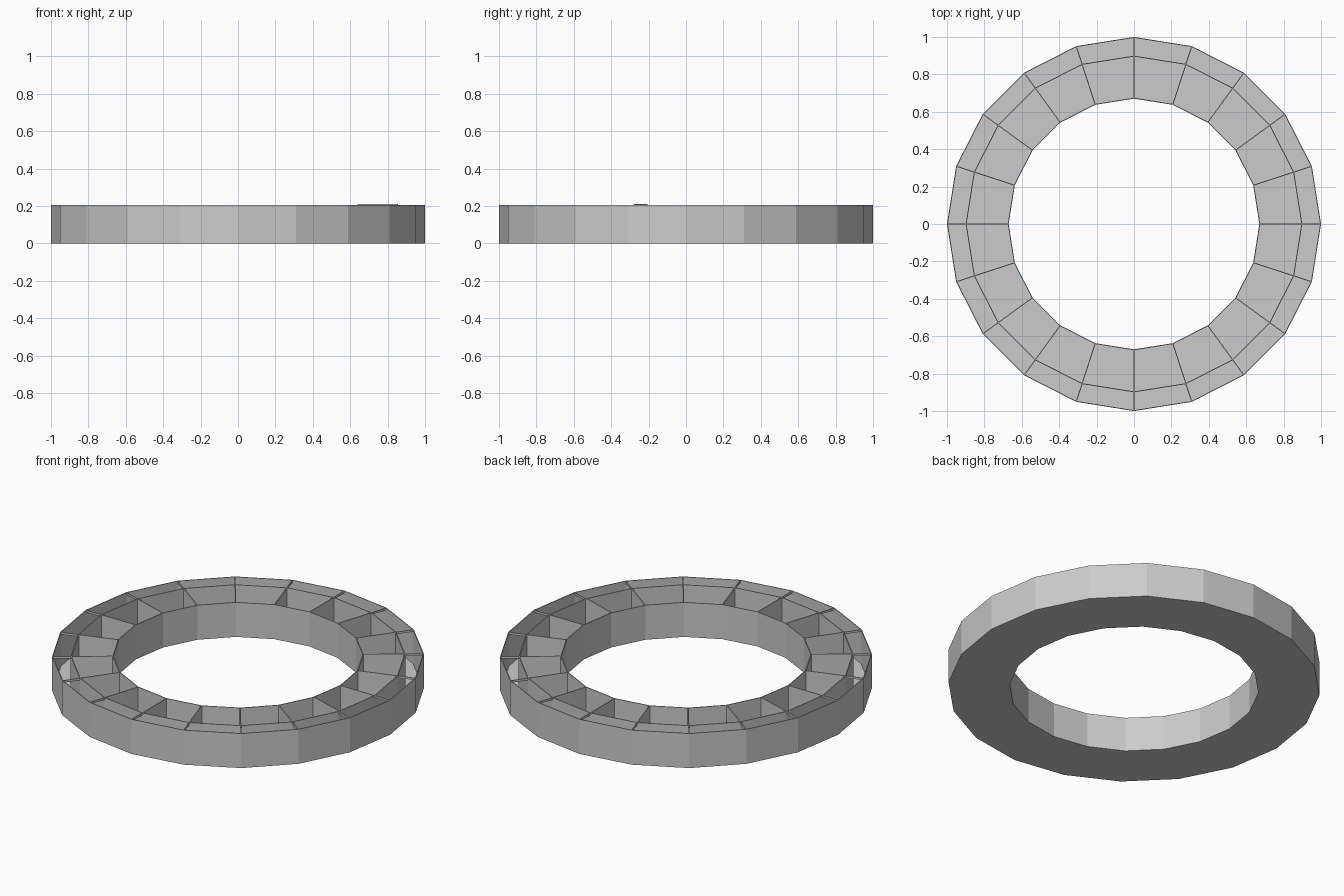
import bpy
import bmesh
from math import cos, sin, tau

if "Cube" in bpy.data.objects:
    bpy.data.objects.remove(bpy.data.objects["Cube"])

SIDES = 20
HEIGHT = 0.205
WALL = 0.005


def make_object(name, bm):
    bmesh.ops.recalc_face_normals(bm, faces=bm.faces)
    mesh = bpy.data.meshes.new(name)
    bm.to_mesh(mesh)
    bm.free()
    obj = bpy.data.objects.new(name, mesh)
    bpy.context.collection.objects.link(obj)
    return obj


def ring(name, inner, outer, z0, z1):
    """Faceted ring with a rectangular cross-section."""
    bm = bmesh.new()
    loops = []
    for i in range(SIDES):
        a = tau * i / SIDES
        loops.append([bm.verts.new((r * cos(a), r * sin(a), z))
                      for r, z in ((inner, z0), (outer, z0), (outer, z1), (inner, z1))])
    for i in range(SIDES):
        p, q = loops[i], loops[(i + 1) % SIDES]
        for k in range(4):
            n = (k + 1) % 4
            bm.faces.new((p[k], q[k], q[n], p[n]))
    return make_object(name, bm)


def radial_panel(name, i, r0, r1, z0, z1):
    """Thin upright panel running along one corner direction of the ring."""
    a = tau * i / SIDES
    bm = bmesh.new()
    bmesh.ops.create_cube(bm, size=1)
    for v in bm.verts:
        r = r0 + (v.co.x + 0.5) * (r1 - r0)
        t = v.co.y * WALL
        v.co = (r * cos(a) - t * sin(a), r * sin(a) + t * cos(a),
                z0 + (v.co.z + 0.5) * (z1 - z0))
    return make_object(name, bm)


# Floor and the three concentric walls
ring("floor", 0.672, 0.998, 0.0, 0.004)
ring("outer_wall", 1.0 - WALL, 1.0, 0.0, HEIGHT)
ring("middle_wall", 0.9 - WALL, 0.9, 0.002, HEIGHT)
ring("inner_wall", 0.67, 0.67 + WALL, 0.0, HEIGHT)

for i in range(SIDES):
    # Full-height dividers between the inner compartments (one stands slightly proud)
    top = HEIGHT + (0.005 if i == SIDES - 1 else 0)
    radial_panel("divider", i, 0.672, 0.898, 0.002, top)
    # Slim bars bridging the open outer channel
    radial_panel("channel_bar", i, 0.897, 0.998, HEIGHT - 0.012, HEIGHT)
